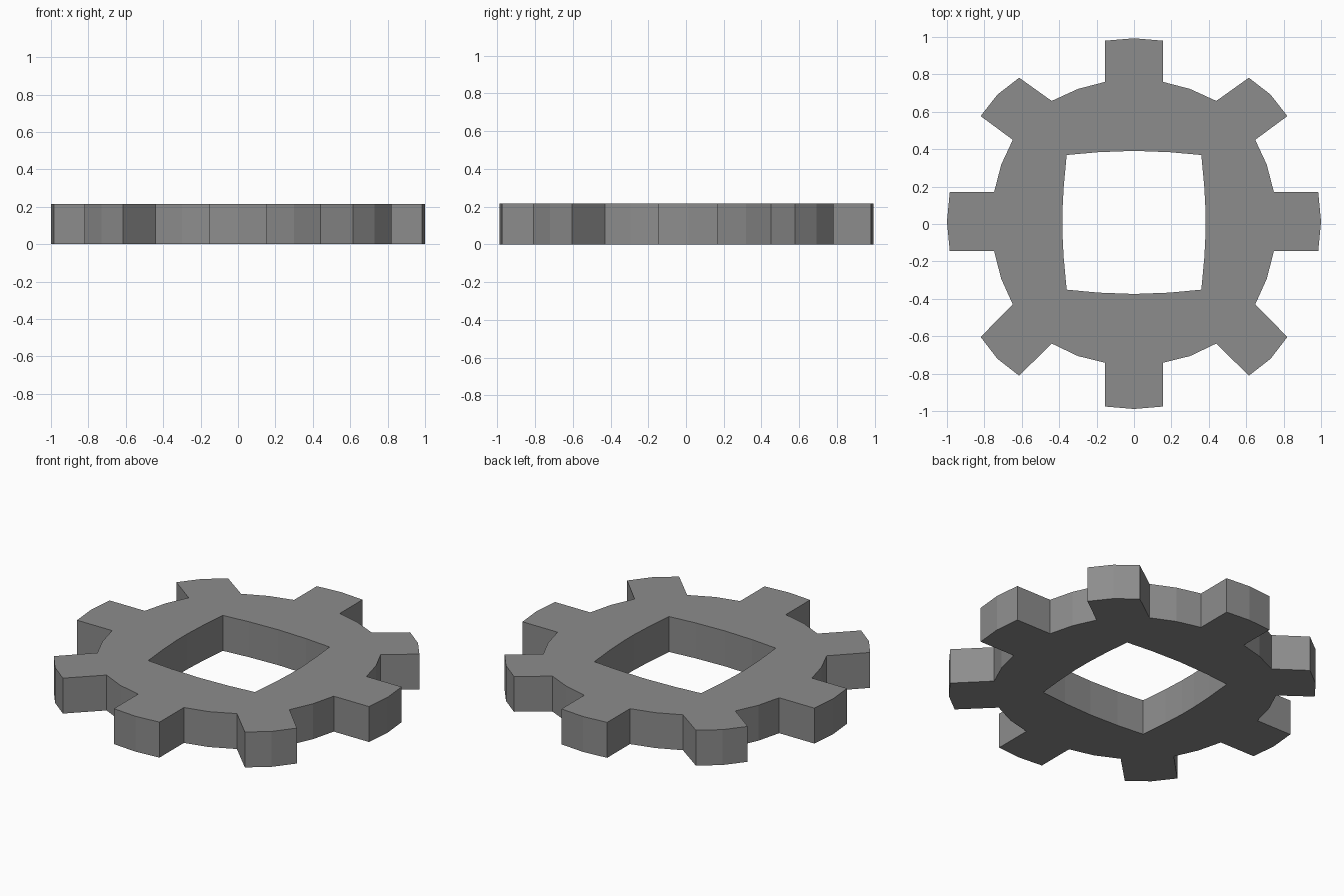
import bpy, bmesh

if "Cube" in bpy.data.objects:
    bpy.data.objects.remove(bpy.data.objects["Cube"])

HEIGHT = 0.216

# Right half of the toothed rim, top to bottom
rim = [(0, .993), (.154, .98), (.154, .76), (.30, .722), (.44, .658),
       (.614, .782), (.73, .692), (.82, .577), (.648, .45), (.71, .317),
       (.748, .17), (.985, .17), (1.0, .012), (.985, -.145), (.748, -.145),
       (.71, -.293), (.648, -.43), (.82, -.604), (.73, -.721), (.614, -.811),
       (.44, -.639), (.30, -.706), (.154, -.742), (.154, -.976), (0, -.989)]

# Right half of the bulging square hole, top to bottom
hole = [(0, .391), (.19, .384), (.36, .369), (.376, .196), (.383, .061),
        (.383, -.044), (.376, -.179), (.36, -.351), (.19, -.367), (0, -.374)]


def add_loop(bm, half):
    """Mirror a half profile in x and add it as a closed edge loop."""
    pts = half + [(-x, y) for x, y in reversed(half[1:-1])]
    verts = [bm.verts.new((x, y, 0)) for x, y in pts]
    return [bm.edges.new((v, verts[(i + 1) % len(verts)]))
            for i, v in enumerate(verts)]


# Fill between rim and hole, then extrude to thickness
bm = bmesh.new()
edges = add_loop(bm, rim) + add_loop(bm, hole)
bmesh.ops.triangle_fill(bm, edges=edges, use_beauty=True, normal=(0, 0, 1))
top = bmesh.ops.extrude_face_region(bm, geom=bm.faces[:], use_keep_orig=True)["geom"]
bmesh.ops.translate(bm, vec=(0, 0, HEIGHT),
                    verts=[g for g in top if isinstance(g, bmesh.types.BMVert)])
bmesh.ops.recalc_face_normals(bm, faces=bm.faces[:])

mesh = bpy.data.meshes.new("gear_wheel")
bm.to_mesh(mesh)
bm.free()
gear = bpy.data.objects.new("gear_wheel", mesh)
bpy.context.collection.objects.link(gear)

# Dark grey metal
metal = bpy.data.materials.new("dark_metal")
metal.diffuse_color = (0.265, 0.265, 0.265, 1)
metal.use_nodes = True
metal.node_tree.nodes["Principled BSDF"].inputs["Base Color"].default_value = metal.diffuse_color
mesh.materials.append(metal)
